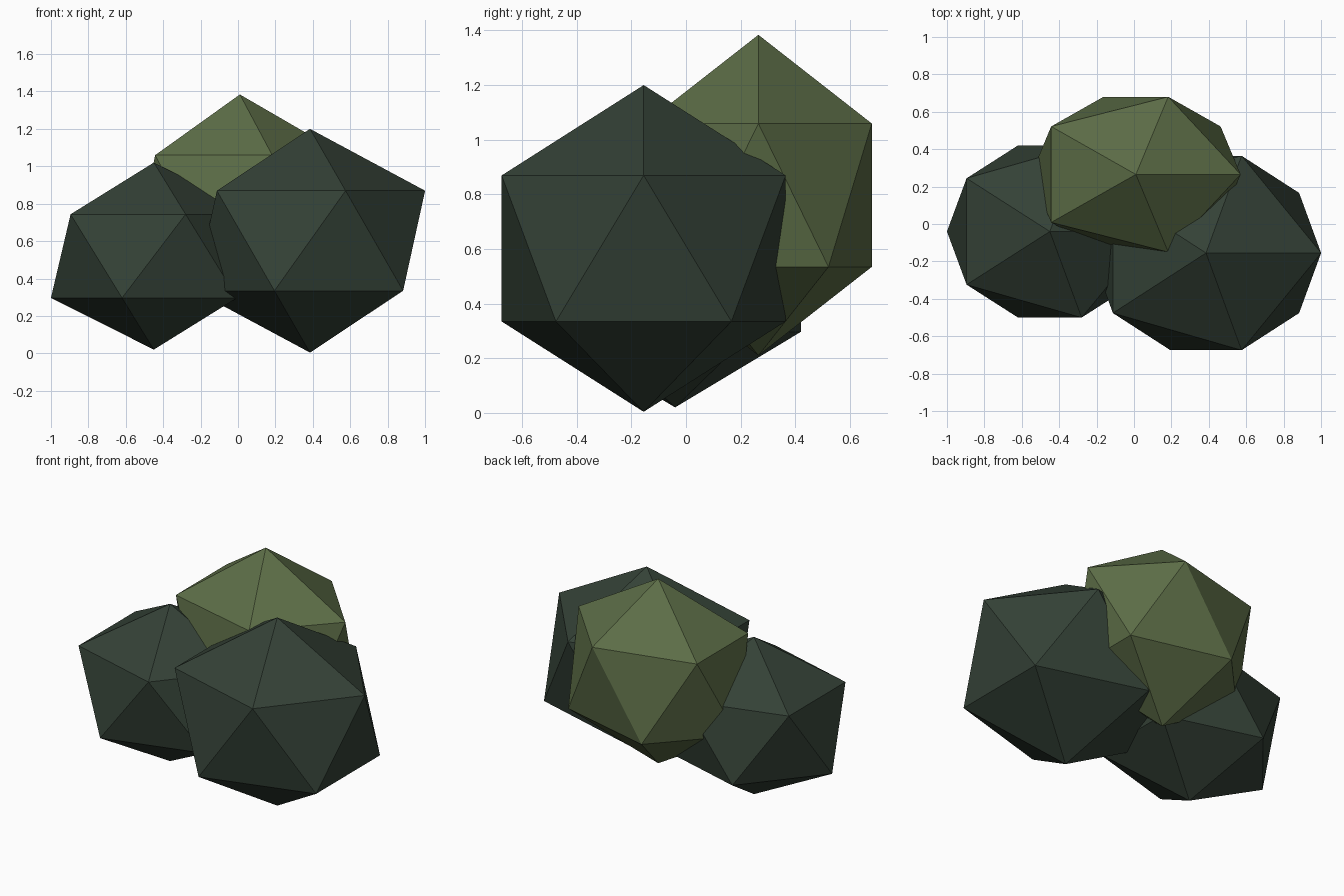
import bpy

if "Cube" in bpy.data.objects:
    bpy.data.objects.remove(bpy.data.objects["Cube"])


def make_material(name, colour):
    mat = bpy.data.materials.new(name)
    mat.diffuse_color = (*colour, 1.0)
    mat.use_nodes = True
    mat.node_tree.nodes["Principled BSDF"].inputs["Base Color"].default_value = mat.diffuse_color
    return mat


dark_green = make_material("dark_green", (0.034, 0.053, 0.037))
olive_green = make_material("olive_green", (0.107, 0.152, 0.062))


def foliage_clump(name, centre, radii, mat):
    """Stretched, flat-shaded 20-sided ball."""
    bpy.ops.mesh.primitive_ico_sphere_add(subdivisions=1, radius=1.0, location=centre)
    clump = bpy.context.object
    clump.name = name
    clump.scale = radii
    bpy.ops.object.transform_apply(location=False, rotation=False, scale=True)
    clump.data.materials.append(mat)
    return clump


# Three overlapping clumps of the bush
foliage_clump("large_right_clump", (0.385, -0.155, 0.602), (0.688, 0.611, 0.598), dark_green)
foliage_clump("small_left_clump", (-0.45, -0.04, 0.52), (0.615, 0.541, 0.50), dark_green)
foliage_clump("upper_back_clump", (0.01, 0.265, 0.797), (0.626, 0.488, 0.587), olive_green)
